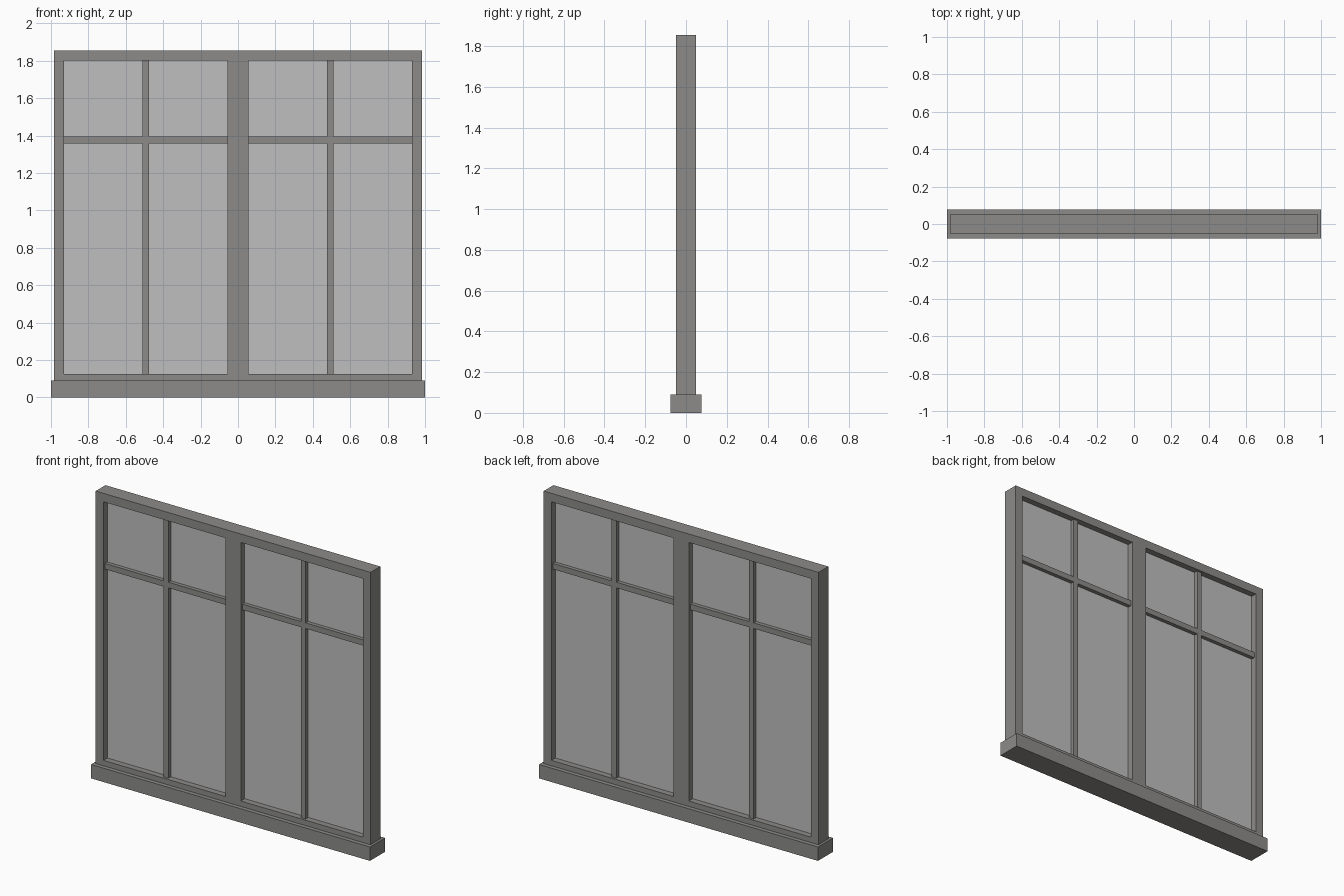
import bpy, bmesh, math

if "Cube" in bpy.data.objects:
    bpy.data.objects.remove(bpy.data.objects["Cube"])


def material(name, rgb):
    m = bpy.data.materials.new(name)
    m.diffuse_color = (*rgb, 1)
    m.use_nodes = True
    m.node_tree.nodes["Principled BSDF"].inputs["Base Color"].default_value = m.diffuse_color
    return m


STONE = material("warm grey frame", (0.265, 0.26, 0.25))
GLASS = material("pale grey glass", (0.52, 0.52, 0.52))


def lattice(name, xs, zs, solid, half_depth, mat):
    """Solid slab of the grid cells for which solid(column, row) holds."""
    bm = bmesh.new()
    for i in range(len(xs) - 1):
        for j in range(len(zs) - 1):
            if solid(i, j):
                corners = [(xs[i], zs[j]), (xs[i + 1], zs[j]),
                           (xs[i + 1], zs[j + 1]), (xs[i], zs[j + 1])]
                bm.faces.new([bm.verts.new((x, -half_depth, z)) for x, z in corners])
    bmesh.ops.remove_doubles(bm, verts=bm.verts[:], dist=1e-5)
    back = bmesh.ops.extrude_face_region(bm, geom=bm.faces[:], use_keep_orig=True)
    for v in back["geom"]:
        if isinstance(v, bmesh.types.BMVert):
            v.co.y = half_depth
    bmesh.ops.dissolve_limit(bm, angle_limit=math.radians(1),
                             verts=bm.verts[:], edges=bm.edges[:])
    bmesh.ops.recalc_face_normals(bm, faces=bm.faces[:])
    mesh = bpy.data.meshes.new(name)
    bm.to_mesh(mesh)
    bm.free()
    mesh.materials.append(mat)
    obj = bpy.data.objects.new(name, mesh)
    bpy.context.collection.objects.link(obj)
    return obj


def whole(i, j):
    return True


# Sill
lattice("sill", [-1, 1], [0, 0.09], whole, 0.077, STONE)

# Outer frame with the wide centre post
lattice("frame", [-0.985, -0.93, -0.055, 0.055, 0.93, 0.985],
        [0.09, 0.125, 1.80, 1.855],
        lambda i, j: i % 2 == 0 or j != 1, 0.05, STONE)

# Each sash: crossing glazing bars and a glass pane
for side, x0, x1 in (("left", -0.93, -0.055), ("right", 0.055, 0.93)):
    mid = (x0 + x1) / 2
    lattice(side + "_glazing_bars", [x0, mid - 0.0175, mid + 0.0175, x1],
            [0.125, 1.358, 1.395, 1.80],
            lambda i, j: i == 1 or j == 1, 0.035, STONE)
    lattice(side + "_glass", [x0, x1], [0.125, 1.80], whole, 0.01, GLASS)
